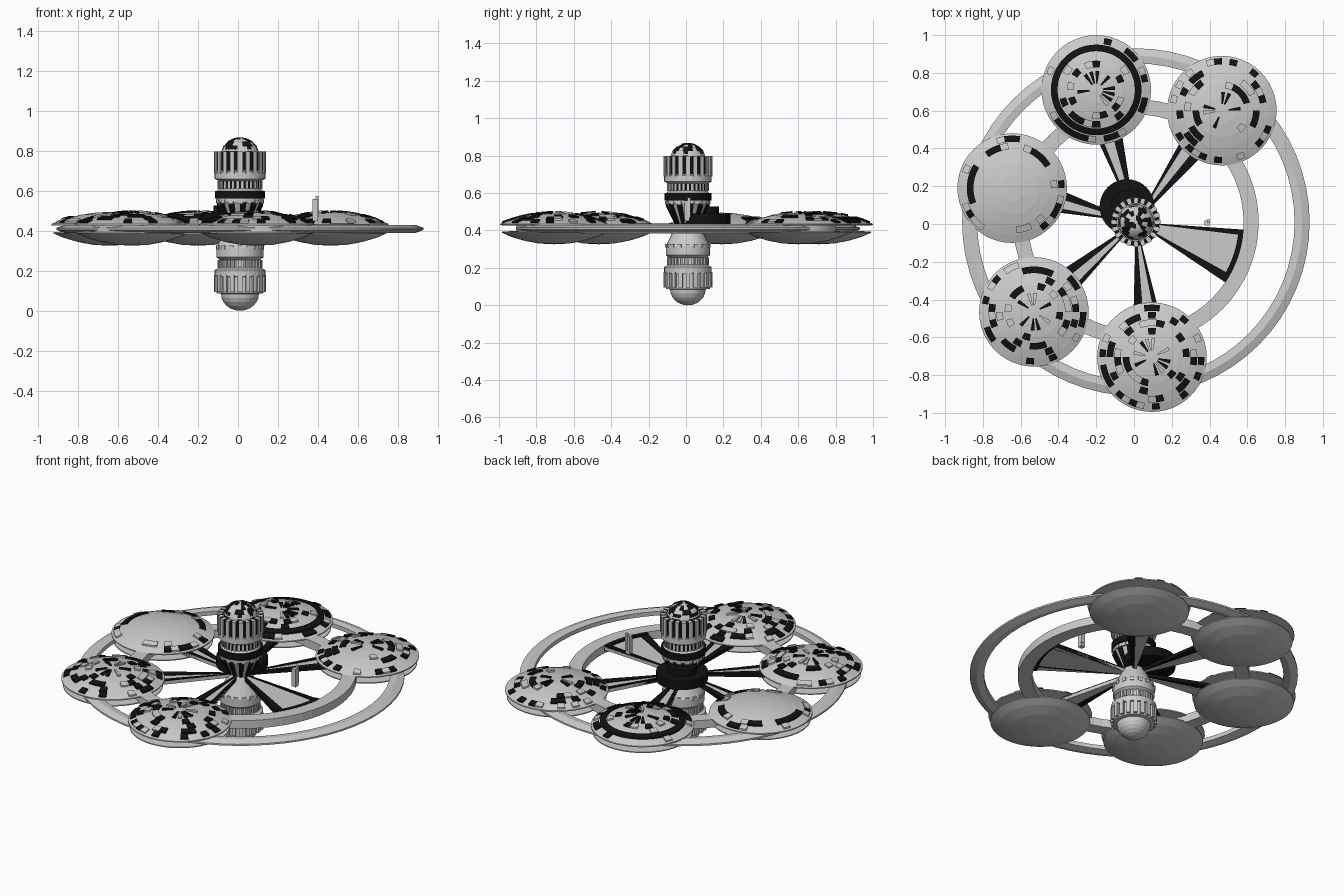
import bpy, bmesh, random
from math import sin, cos, pi, radians, sqrt

if "Cube" in bpy.data.objects:
    bpy.data.objects.remove(bpy.data.objects["Cube"])

random.seed(7)
CX, CY, MID = 0.01, 0.01, 0.433          # station axis and mid height
black = bpy.data.materials.new("black")
black.diffuse_color = (0.006, 0.006, 0.006, 1)
black.use_nodes = True
black.node_tree.nodes["Principled BSDF"].inputs["Base Color"].default_value = black.diffuse_color


def finish(name, bm, dark=False):
    bmesh.ops.recalc_face_normals(bm, faces=bm.faces[:])
    me = bpy.data.meshes.new(name)
    bm.to_mesh(me)
    bm.free()
    ob = bpy.data.objects.new(name, me)
    bpy.context.collection.objects.link(ob)
    if dark:
        me.materials.append(black)
    return ob


def lathe(name, prof, x=CX, y=CY, n=48, closed=False, dark=False):
    """Revolve (r, z) points about a vertical axis."""
    bm = bmesh.new()
    rings = [[bm.verts.new((x + r * cos(2 * pi * i / n), y + r * sin(2 * pi * i / n), z))
              for i in range(n)] for r, z in prof]
    pairs = list(zip(rings, rings[1:])) + ([(rings[-1], rings[0])] if closed else [])
    for a, b in pairs:
        for i in range(n):
            j = (i + 1) % n
            bm.faces.new((a[i], a[j], b[j], b[i]))
    bmesh.ops.remove_doubles(bm, verts=bm.verts[:], dist=1e-5)
    return finish(name, bm, dark)


def sector(bm, x, y, r0, r1, a0, a1, low, high, n=2):
    """Solid ring sector; low and high give z for a radius (or are constants)."""
    f = lambda h, r: h(r) if callable(h) else h
    cols = []
    for i in range(n + 1):
        a = a0 + (a1 - a0) * i / n
        cols.append([bm.verts.new((x + r * cos(a), y + r * sin(a), f(h, r)))
                     for r, h in ((r0, low), (r1, low), (r1, high), (r0, high))])
    for a, b in zip(cols, cols[1:]):
        for k in range(4):
            m = (k + 1) % 4
            bm.faces.new((a[k], a[m], b[m], b[k]))
    bm.faces.new(cols[0])
    bm.faces.new(cols[-1][::-1])


# Ring walkways
lathe("outer_ring", [(0.84, 0.40), (0.88, 0.39), (0.92, 0.405), (0.92, 0.415),
                     (0.88, 0.43), (0.84, 0.425)], n=64, closed=True)
lathe("inner_ring", [(0.57, 0.385), (0.65, 0.385), (0.65, 0.435), (0.57, 0.435)], n=64, closed=True)

# Saucer modules: x, y, plate density, sparse flag side
R = 0.29
top = lambda r: 0.435 + 0.06 * (1 - (r / R) ** 2)
plate_low = lambda r: top(r) - 0.006
plate_high = lambda r: top(r) + 0.009
ROWS = [(0.035, 0.10, 18), (0.12, 0.155, 22), (0.165, 0.20, 26), (0.205, 0.24, 34), (0.245, 0.278, 40)]
SAUCERS = [(-0.20, 0.71, "banded"), (0.465, 0.60, "dense"), (-0.645, 0.19, "sparse"),
           (-0.53, -0.465, "dense"), (0.095, -0.705, "dense")]
for k, (x, y, kind) in enumerate(SAUCERS):
    prof = [(0, 0.326), (0.08, 0.330), (0.16, 0.345), (0.23, 0.366), (0.28, 0.388), (0.28, 0.394),
            (0.20, 0.398), (0.20, 0.426), (R, 0.428)]
    prof += [(r, top(r)) for r in (R, 0.25, 0.20, 0.14, 0.07, 0)]
    lathe(f"saucer_{k}", prof, x, y)
    plates = {True: bmesh.new(), False: bmesh.new()}
    for row, (r0, r1, n) in enumerate(ROWS):
        if kind == "banded" and row == 3:
            sector(plates[True], x, y, r0, r1, 0, 2 * pi, plate_low, plate_high, 48)
            continue
        for i in range(n):
            a0, a1 = 2 * pi * i / n, 2 * pi * (i + 1) / n
            chance = 0.36 if kind != "sparse" else (0.33 if row > 2 else 0.0)
            if random.random() > chance:
                continue
            if row == 0:
                a1 = a0 + (a1 - a0) * 0.6
            sector(plates[random.random() < 0.62], x, y, r0, r1, a0, a1, plate_low, plate_high)
    for dark, bm in plates.items():
        finish(f"saucer_{k}_{'dark' if dark else 'grey'}_plates", bm, dark)

# Spokes: half grey, half black wedges to each saucer
grey_bm, dark_bm = bmesh.new(), bmesh.new()
for deg in (53, 107, 165, 221, 276.5):
    a = radians(deg)
    w = radians(8)
    sector(grey_bm, CX, CY, 0.05, 0.57, a - w * 0.25, a + w, 0.405, 0.425)
    sector(dark_bm, CX, CY, 0.05, 0.57, a - w, a - w * 0.25, 0.41, 0.43)
    sector(dark_bm, CX, CY, 0.05, 0.57, a + w * 0.6, a + w, 0.41, 0.43)

# Open bay deck with dark edging
b0, b1 = radians(-34), radians(-4)
sector(grey_bm, CX, CY, 0.05, 0.565, b0, b1, 0.405, 0.425, 8)
sector(dark_bm, CX, CY, 0.545, 0.572, b0, b1, 0.40, 0.436, 8)
sector(dark_bm, CX, CY, 0.05, 0.555, b0, b0 + radians(5), 0.405, 0.432)
sector(dark_bm, CX, CY, 0.05, 0.555, b1 - radians(3), b1, 0.405, 0.432)
finish("spokes_grey", grey_bm)
finish("spokes_dark", dark_bm, True)

# Central column, mirrored above and below the mid plane
half = [(0.06, 0), (0.085, 0.05), (0.11, 0.10), (0.118, 0.115), (0.118, 0.165), (0.10, 0.18),
        (0.10, 0.215), (0.127, 0.228), (0.127, 0.262), (0.117, 0.264), (0.117, 0.345), (0.095, 0.348)]
half += [(0.095 * cos(t * pi / 12), 0.348 + 0.085 * sin(t * pi / 12)) for t in range(1, 7)]
lathe("column", [(r, MID - d) for r, d in half[:0:-1]] + [(r, MID + d) for r, d in half], n=32)


def teeth(bm, n, fill, r0, r1, d0, d1, side, phase=0.0):
    for i in range(n):
        a = 2 * pi * (i + phase) / n
        w = pi / n * fill
        z = sorted((MID + side * d0, MID + side * d1))
        sector(bm, CX, CY, r0, r1, a - w, a + w, z[0], z[1], 1)


grey_bm, dark_bm = bmesh.new(), bmesh.new()
for side in (1, -1):
    teeth(grey_bm, 20, 0.55, 0.10, 0.131, 0.255, 0.365 if side > 0 else 0.338, side)
    teeth(grey_bm, 30, 0.5, 0.09, 0.112, 0.178, 0.218, side)
    teeth(grey_bm, 16, 0.5, 0.08, 0.122, 0.105, 0.125, side)
finish("column_teeth", grey_bm)

# Dark bands, gaps and dome plates on the upper half only
teeth(dark_bm, 20, 0.45, 0.10, 0.124, 0.27, 0.362, 1, 0.5)
teeth(dark_bm, 30, 0.5, 0.09, 0.108, 0.18, 0.216, 1, 0.5)
sector(dark_bm, CX, CY, 0.10, 0.126, 0, 2 * pi, MID + 0.128, MID + 0.168, 32)
cone = lambda r: MID + (r - 0.06) * 2 + 0.012
for i in range(12):
    a = 2 * pi * i / 12
    sector(dark_bm, CX, CY, 0.068, 0.116, a, a + pi / 12, lambda r: cone(r) - 0.03, lambda r: cone(r) + 0.01, 1)
dome = lambda r: MID + 0.348 + 0.085 * sqrt(max(0, 1 - (r / 0.0955) ** 2))
for r0, r1, n in ((0.01, 0.035, 8), (0.035, 0.062, 14), (0.062, 0.082, 18), (0.082, 0.095, 22)):
    for i in range(n):
        if random.random() < 0.5:
            sector(dark_bm, CX, CY, r0, r1, 2 * pi * i / n, 2 * pi * (i + 1) / n,
                   lambda r: dome(r) - 0.01, lambda r: dome(r) + 0.003)
finish("column_dark_details", dark_bm, True)

# Stepped dark landing pad beside the column
lathe("side_pad", [(0, 0.435), (0.145, 0.435), (0.145, 0.49), (0.085, 0.49), (0.085, 0.527), (0, 0.527)],
      -0.037, 0.092, 40, dark=True)

# Little mast hovering over the bay
for name, x, y, w, z0, z1 in (("mast", 0.387, 0.005, 0.028, 0.45, 0.56), ("mast_tip", 0.395, 0.015, 0.016, 0.47, 0.575)):
    bm = bmesh.new()
    sector(bm, x, y, 0, w * 0.7, pi / 4, pi / 4 + 2 * pi, z0, z1, 4)
    bmesh.ops.remove_doubles(bm, verts=bm.verts[:], dist=1e-5)
    finish(name, bm)
